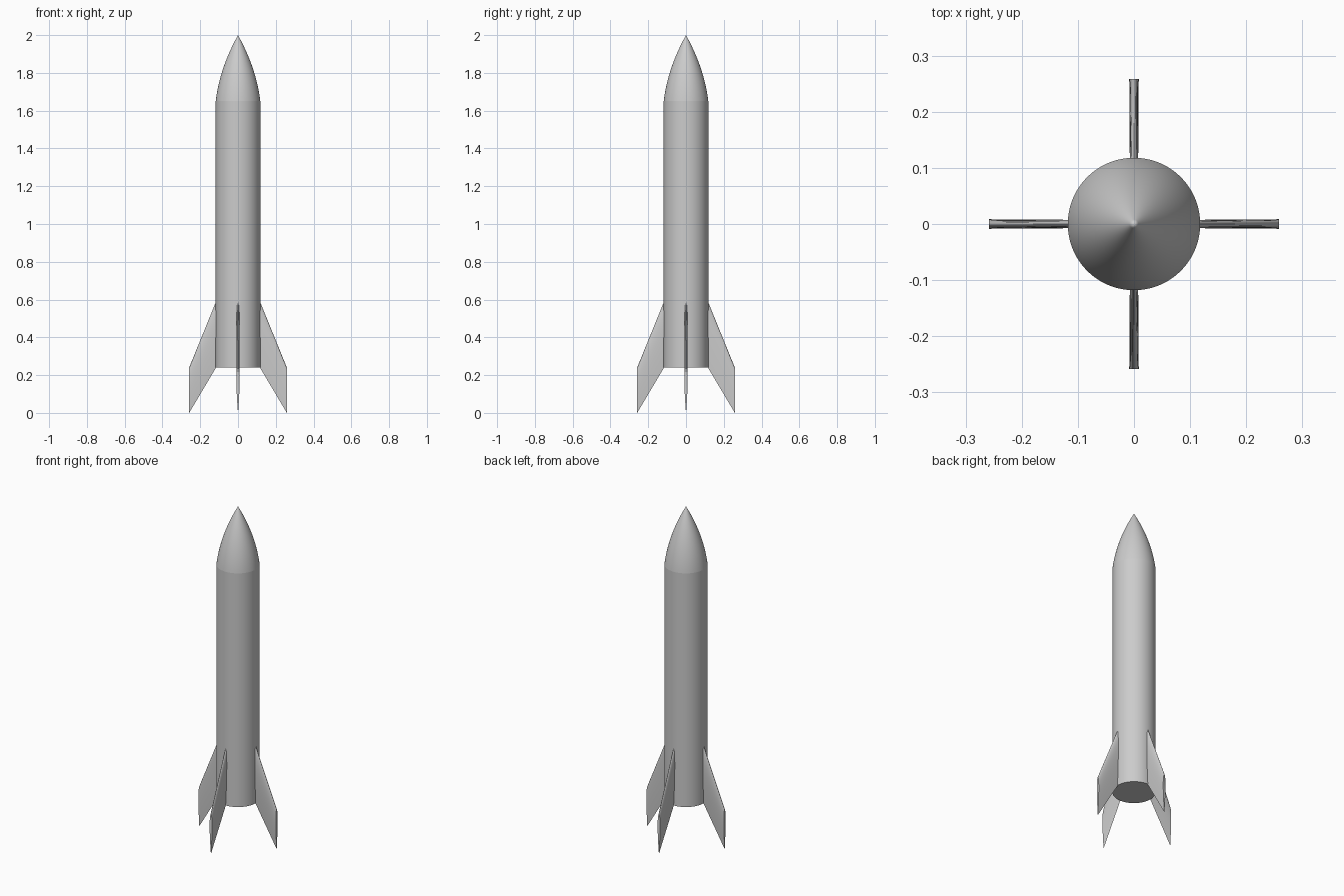
import bpy, bmesh
from math import cos, sin, pi, sqrt

if "Cube" in bpy.data.objects:
    bpy.data.objects.remove(bpy.data.objects["Cube"])

R = 0.118            # body radius
BASE, NECK, TIP = 0.24, 1.65, 2.0


def make_object(name, bm, angle):
    bmesh.ops.recalc_face_normals(bm, faces=bm.faces)
    mesh = bpy.data.meshes.new(name)
    bm.to_mesh(mesh)
    bm.free()
    obj = bpy.data.objects.new(name, mesh)
    bpy.context.collection.objects.link(obj)
    bpy.ops.object.select_all(action='DESELECT')
    obj.select_set(True)
    bpy.context.view_layer.objects.active = obj
    bpy.ops.object.shade_smooth_by_angle(angle=angle)
    return obj


def revolve(name, profile, angle=0.5, sides=96):
    """Spin a list of (radius, z) points around the z axis."""
    bm = bmesh.new()
    verts = [bm.verts.new((r, 0, z)) for r, z in profile]
    edges = [bm.edges.new(pair) for pair in zip(verts, verts[1:])]
    bmesh.ops.spin(bm, geom=verts + edges, cent=(0, 0, 0), axis=(0, 0, 1),
                   angle=2 * pi, steps=sides, use_duplicate=False)
    bmesh.ops.remove_doubles(bm, verts=bm.verts, dist=1e-5)
    return make_object(name, bm, angle)


def airfoil(x, top, bottom, thickness):
    """Symmetric airfoil section, rounded leading edge at the top."""
    def half(t):
        return 5 * thickness * (0.2969 * sqrt(t) - 0.126 * t - 0.3516 * t**2
                                + 0.2843 * t**3 - 0.1036 * t**4)
    n = 16
    ts = [(1 - cos(pi * i / n)) / 2 for i in range(n + 1)]
    side = [(half(t), top + (bottom - top) * t) for t in ts]
    loop = side + [(-y, z) for y, z in side[-2:0:-1]]
    return [(x, y, z) for y, z in loop]


def fin(name, turn):
    bm = bmesh.new()
    root, tip = [
        [bm.verts.new((x * cos(turn) - y * sin(turn), x * sin(turn) + y * cos(turn), z))
         for x, y, z in section]
        for section in (airfoil(R - 0.002, 0.59, BASE, 0.015),
                        airfoil(0.2585, 0.24, 0.0, 0.017))]
    n = len(root)
    for i in range(n):
        j = (i + 1) % n
        bm.faces.new((root[i], root[j], tip[j], tip[i]))
    bm.faces.new(root)
    bm.faces.new(tip)
    return make_object(name, bm, 0.7)


# Body tube with closed base
revolve("body_tube", [(0, BASE), (R, BASE), (R, NECK)])

# Pointed ogive nose, slightly angled where it meets the body
steps = 24
nose = []
for i in range(steps + 1):
    s = 1 - i / steps
    nose.append((R * s * (1 + 0.65 * (1 - s)), TIP - (TIP - NECK) * s))
revolve("nose_cone", nose)

# Four swept fins
for i, place in enumerate(("right", "back", "left", "front")):
    fin("fin_" + place, i * pi / 2)
